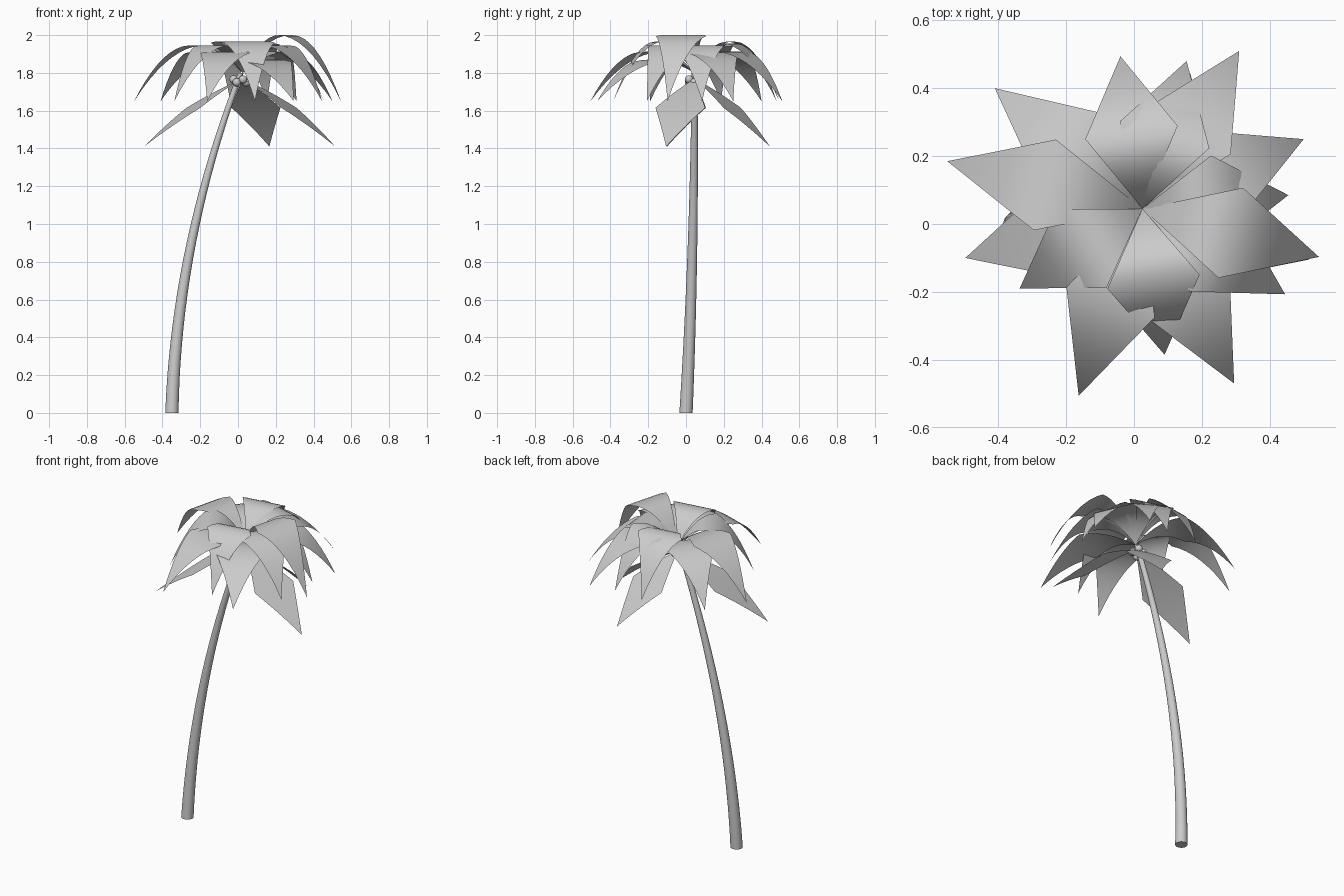
import bpy, bmesh, math
from mathutils import Vector

if "Cube" in bpy.data.objects:
    bpy.data.objects.remove(bpy.data.objects["Cube"])

CENTRE = Vector((0.025, 0.045, 1.8))


def finish(bm, name):
    bmesh.ops.recalc_face_normals(bm, faces=bm.faces)
    me = bpy.data.meshes.new(name)
    bm.to_mesh(me)
    bm.free()
    for p in me.polygons:
        p.use_smooth = len(p.vertices) <= 4
    ob = bpy.data.objects.new(name, me)
    bpy.context.collection.objects.link(ob)
    return ob


# Curved, tapering trunk
def trunk(steps=20, sides=20):
    p0, p1, p2 = Vector((-.35, 0, 0)), Vector((-.327, .047, .9)), Vector((.015, .045, 1.8))
    bm = bmesh.new()
    rings = []
    for i in range(steps + 1):
        t = i / steps
        c = p0 * (1 - t) ** 2 + p1 * 2 * t * (1 - t) + p2 * t * t
        r = 0.035 - 0.02 * t
        rings.append([bm.verts.new((c.x + r * math.cos(a), c.y + r * math.sin(a), c.z))
                      for a in (2 * math.pi * k / sides for k in range(sides))])
    for a, b in zip(rings, rings[1:]):
        for k in range(sides):
            n = (k + 1) % sides
            bm.faces.new((a[k], a[n], b[n], b[k]))
    bm.faces.new(rings[0][::-1])
    bm.faces.new(rings[-1])
    finish(bm, "trunk")


# Kite-shaped leaf arching from the crown centre through mid height to its tip
def leaf(name, tip, z_mid, z_tip, z_start=1.8, half=0.1375, steps=16):
    d = Vector(tip) - CENTRE.xy
    length = d.length
    d.normalize()
    side = Vector((-d.y, d.x))
    bm = bmesh.new()
    prev = None
    for i in range(steps + 1):
        t = i / steps
        z = (z_start * 2 * (t - .5) * (t - 1) + z_mid * 4 * t * (1 - t)
             + z_tip * 2 * t * (t - .5))
        w = half * (1 - abs(2 * t - 1))
        c = CENTRE.xy + d * length * t
        offs = (0,) if i in (0, steps) else (w, -w)
        row = [bm.verts.new((*(c + side * o), z)) for o in offs]
        if prev:
            bm.faces.new(prev + row[::-1])
        prev = row
    finish(bm, name)


trunk()

# Upper fronds: tip x, tip y, mid height
upper = [(.545, -.097, 1.995), (.50, .25, 1.90), (.31, .51, 1.905), (.155, .48, 1.95),
         (-.04, .494, 1.96), (-.41, .40, 1.905), (-.55, .185, 1.94), (-.337, -.19, 1.94),
         (-.163, -.506, 1.905), (.09, -.385, 1.96), (.295, -.47, 1.86),
         (.445, -.207, 1.94), (.455, .085, 1.94)]
for i, (x, y, z) in enumerate(upper):
    leaf(f"upper_leaf_{i + 1}", (x, y), z, 1.65)

# Drooping lower fronds
for i, tip in enumerate([(.515, -.105), (.166, .444), (-.497, -.10)]):
    leaf(f"lower_leaf_{i + 1}", tip, 1.615, 1.41, 1.77)

# Coconut cluster under the crown
for i in range(6):
    a = math.pi * i / 3
    bpy.ops.mesh.primitive_uv_sphere_add(
        segments=16, ring_count=10, radius=0.022,
        location=(.01 + .033 * math.cos(a), .045 + .033 * math.sin(a), 1.75 + .015 * (i % 2)))
    ob = bpy.context.object
    ob.name = f"coconut_{i + 1}"
    bpy.ops.object.shade_smooth()
